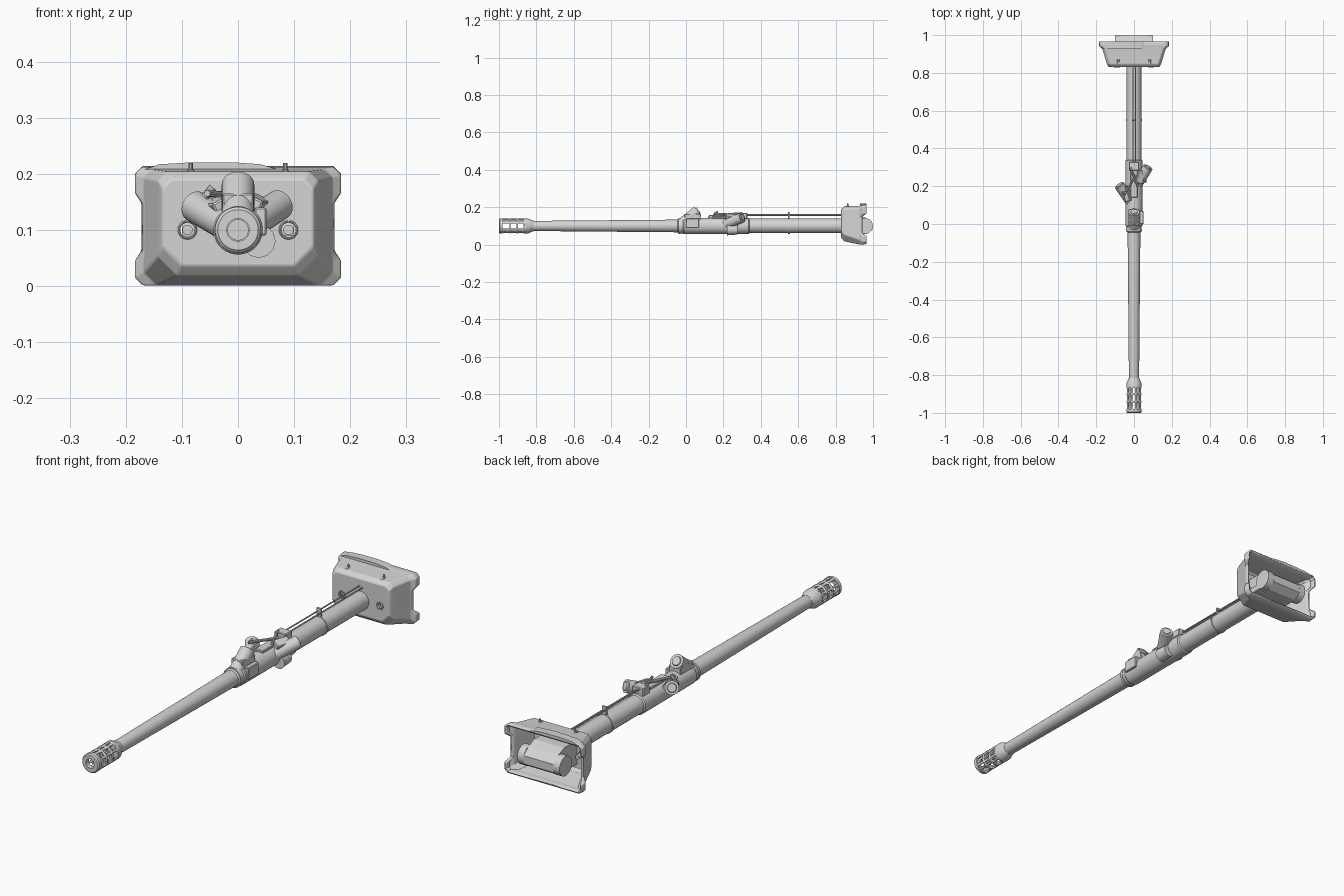
import bpy, bmesh, math
from mathutils import Vector

if "Cube" in bpy.data.objects:
    bpy.data.objects.remove(bpy.data.objects["Cube"])

AX = 0.10  # height of the gun axis
grey = bpy.data.materials.new("light_steel_grey")
grey.diffuse_color = (0.66, 0.66, 0.66, 1)
grey.use_nodes = True
grey.node_tree.nodes["Principled BSDF"].inputs["Base Color"].default_value = grey.diffuse_color


def finish(name, bm, smooth=True):
    me = bpy.data.meshes.new(name)
    bm.to_mesh(me)
    bm.free()
    me.materials.append(grey)
    ob = bpy.data.objects.new(name, me)
    bpy.context.collection.objects.link(ob)
    if smooth:
        bpy.ops.object.select_all(action='DESELECT')
        ob.select_set(True)
        bpy.context.view_layer.objects.active = ob
        bpy.ops.object.shade_smooth_by_angle(angle=math.radians(32))
    return ob


def loft(bm, loops, closed=False):
    """Bridge equal-length loops of points with quads, returning rows of faces."""
    vs = [[bm.verts.new(p) for p in lp] for lp in loops]
    n = len(vs[0])
    rows = []
    pairs = list(zip(vs, vs[1:])) + ([(vs[-1], vs[0])] if closed else [])
    for a, b in pairs:
        rows.append([bm.faces.new((a[i], a[(i + 1) % n], b[(i + 1) % n], b[i])) for i in range(n)])
    return vs, rows


def ring(y, r, n):
    return [(r * math.cos(2 * math.pi * (i - .5) / n), y,
             AX + r * math.sin(2 * math.pi * (i - .5) / n)) for i in range(n)]


def lathe(name, profile, n=32, closed=False):
    bm = bmesh.new()
    vs, _ = loft(bm, [ring(y, r, n) for y, r in profile], closed)
    if not closed:
        bm.faces.new(vs[0])
        bm.faces.new(vs[-1])
    bmesh.ops.recalc_face_normals(bm, faces=bm.faces)
    return finish(name, bm)


def prism(name, loop_a, loop_b):
    bm = bmesh.new()
    vs, _ = loft(bm, [loop_a, loop_b])
    for lp in vs:
        bm.faces.new(lp)
    bmesh.ops.recalc_face_normals(bm, faces=bm.faces)
    return finish(name, bm, False)


def rod(name, p, q, r, r2=None, n=20):
    p, q = Vector(p), Vector(q)
    bm = bmesh.new()
    bmesh.ops.create_cone(bm, cap_ends=True, segments=n, radius1=r,
                          radius2=r if r2 is None else r2, depth=(q - p).length)
    ob = finish(name, bm)
    ob.location = (p + q) / 2
    ob.rotation_euler = (q - p).to_track_quat('Z', 'Y').to_euler()
    return ob


def box(name, c, s, rot=(0, 0, 0), bevel=0.003):
    bm = bmesh.new()
    bmesh.ops.create_cube(bm, size=1)
    bmesh.ops.scale(bm, vec=s, verts=bm.verts)
    ob = finish(name, bm, False)
    ob.location, ob.rotation_euler = c, rot
    if bevel:
        ob.modifiers.new("bevel", 'BEVEL').width = bevel
    return ob


# Barrel: tapered tube with an open bore
lathe("barrel", [(-0.80, 0.018), (-0.85, 0.018), (-0.85, 0.025), (-0.83, 0.027),
                 (-0.04, 0.034), (0, 0.034)])

# Muzzle brake: open cage with wide windows and a solid top panel
ys = [-0.99, -0.980, -0.945, -0.937, -0.905, -0.897, -0.865, -0.845]
bars = (30, 75, 105, 150, 210, 240, 300, 330)
bm = bmesh.new()
_, rows = loft(bm, [ring(y, 0.040, 24) for y in ys])
cut = [rows[k][i] for k in (1, 3, 5) for i in range(24) if i * 15 not in bars]
bmesh.ops.delete(bm, geom=cut, context='FACES')
bmesh.ops.recalc_face_normals(bm, faces=bm.faces)
cage = finish("muzzle_cage", bm)
sol = cage.modifiers.new("wall", 'SOLIDIFY')
sol.thickness, sol.offset = 0.007, -1
lathe("muzzle_front_ring", [(-1.0, 0.020), (-1.0, 0.036), (-0.995, 0.041), (-0.980, 0.041),
                            (-0.980, 0.020)], closed=True)
lathe("muzzle_rear_collar", [(-0.868, 0.018), (-0.868, 0.040), (-0.845, 0.040), (-0.828, 0.033),
                             (-0.815, 0.028), (-0.815, 0.018)], closed=True)
for y in (-0.941, -0.901):
    lathe("muzzle_baffle", [(y - .003, 0.024), (y - .003, 0.039), (y + .003, 0.039), (y + .003, 0.024)],
          closed=True)

# Sleeve, rear tube and clamp rings
lathe("sleeve", [(-0.045, 0.034), (-0.04, 0.039), (-0.015, 0.040), (-0.01, 0.044), (0.335, 0.044),
                 (0.34, 0.039)])
lathe("rear_tube", [(0.33, 0.039), (0.84, 0.039)])
for y in (-0.035, 0.55):
    lathe("clamp_ring", [(y - .005, 0.036), (y - .005, 0.042), (y + .005, 0.042), (y + .005, 0.036)],
          closed=True)

# Angled sockets on the sleeve: start, end, radius
sockets = [((0, -0.02, 0.115), (0, 0.063, 0.181), 0.029),
           ((-0.015, 0.115, 0.105), (-0.077, 0.205, 0.142), 0.028),
           ((0.015, 0.205, 0.105), (0.074, 0.300, 0.145), 0.027)]
for p, q, r in sockets:
    p, q = Vector(p), Vector(q)
    d = (q - p).normalized()
    rod("socket", p, q, r, n=28)
    rod("socket_cap", q - d * .004, q + d * .005, r * .75, r * .6)

# Brackets and linkage around the sockets
box("front_bracket", (0, 0.035, 0.135), (0.056, 0.085, 0.06))
box("side_bracket", (0.040, 0.035, 0.115), (0.022, 0.07, 0.05))
box("left_bracket", (-0.036, 0.16, 0.135), (0.03, 0.08, 0.04), (0, -.5, .3))
box("right_bracket", (0.03, 0.25, 0.14), (0.04, 0.07, 0.04), (0, .4, -.3))
box("rear_bracket", (0, 0.305, 0.153), (0.055, 0.045, 0.034))
box("top_plate", (0, 0.22, 0.146), (0.04, 0.16, 0.012))
rod("lower_guard", (0.037, 0.22, 0.080), (0.037, 0.275, 0.080), 0.030, 0.026, n=12)
rod("linkage_arm", (-0.055, 0.15, 0.165), (0.01, 0.26, 0.160), 0.006, n=10)
rod("linkage_pin", (-0.06, 0.165, 0.158), (-0.045, 0.165, 0.176), 0.007, n=10)
rod("linkage_arm", (0.02, 0.20, 0.160), (-0.02, 0.30, 0.168), 0.006, n=10)

# Control rods along the rear tube with a clip
for x, z in ((-0.006, 0.161), (0.008, 0.156)):
    rod("control_rod", (x, 0.30, z), (x, 0.84, z), 0.003, n=8)
box("rod_clip", (0, 0.55, 0.156), (0.022, 0.008, 0.038), bevel=0.001)


# Mantlet: hollow flared shell whose rear flange dips inward along the sides
def section(y, hx, z0, z1, ct, cb, hm, ym, zl=0.045):
    half = [(hx - cb, y, z0), (hx, y, z0 + cb), (hx, y, zl), (hm, ym, zl + .018), (hm, ym, .148),
            (hx, y, .166), (hx, y, z1 - ct), (hx - ct, y, z1)]
    return half + [(-x, v, z) for x, v, z in reversed(half)]


bm = bmesh.new()
vs, rows = loft(bm, [section(0.830, 0.134, 0.036, 0.190, 0.016, 0.034, 0.134, 0.830, 0.075),
                     section(0.846, 0.143, 0.018, 0.204, 0.016, 0.034, 0.143, 0.846, 0.060),
                     section(0.928, 0.168, 0.001, 0.208, 0.014, 0.024, 0.166, 0.925),
                     section(0.940, 0.184, 0.001, 0.212, 0.014, 0.014, 0.170, 0.931),
                     section(0.965, 0.184, 0.003, 0.214, 0.014, 0.014, 0.172, 0.940)])
front = bm.faces.new(vs[0])
bmesh.ops.recalc_face_normals(bm, faces=bm.faces)
front.normal_update()
if front.normal.y > 0:
    bmesh.ops.reverse_faces(bm, faces=bm.faces)
mantlet = finish("mantlet", bm)
bev = mantlet.modifiers.new("soften", 'BEVEL')
bev.width, bev.segments, bev.angle_limit = 0.005, 2, math.radians(25)
sol = mantlet.modifiers.new("wall", 'SOLIDIFY')
sol.thickness, sol.offset = 0.010, -1

# Sight ports through the mantlet face
for s in (-1, 1):
    cutter = rod("port_cutter", (s * .09, 0.80, AX), (s * .09, 0.86, AX), 0.014, n=24)
    cutter.hide_render = True
    cutter.hide_viewport = True
    m = mantlet.modifiers.new("port", 'BOOLEAN')
    m.operation, m.object, m.solver = 'DIFFERENCE', cutter, 'EXACT'
    bpy.ops.mesh.primitive_torus_add(location=(s * .09, 0.830, AX), rotation=(math.pi / 2, 0, 0),
                                     major_radius=0.015, minor_radius=0.0022,
                                     major_segments=24, minor_segments=8)
    rim = bpy.context.object
    rim.name = "port_rim"
    rim.data.materials.append(grey)
    bpy.ops.object.shade_smooth_by_angle()
    rod("port_lens", (s * .09, 0.845, AX), (s * .09, 0.865, AX), 0.009, n=20)
    # Lifting hooks on the top edge
    rod("lifting_hook", (s * .084, 0.866, 0.198), (s * .084, 0.866, 0.219), 0.004, n=10)
    box("hook_foot", (s * .084, 0.860, 0.203), (0.012, 0.024, 0.008), (.2, 0, 0), 0.002)
    # Trunnion discs inside the shell
    rod("trunnion_disc", (s * .07, 0.957, AX), (s * .10, 0.957, AX), 0.042, n=28)
wn = mantlet.modifiers.new("even_shading", 'WEIGHTED_NORMAL')
wn.keep_sharp = True

# Raised lip along the rear top edge
lip = [(-.165, .208), (.07, .208), (.04, .217), (-.01, .2205), (-.08, .2205), (-.14, .217)]
prism("top_lip", [(x, 0.930, z) for x, z in lip], [(x, 0.966, z) for x, z in lip])

# Breech block between the trunnions, with a sloping roof
breech = [(.84, .160), (.925, .158), (.965, .142), (.998, .115), (.998, .080), (.965, .058), (.84, .055)]
prism("breech_block", [(-.071, y, z) for y, z in breech], [(.071, y, z) for y, z in breech])
box("breech_step", (0.085, 0.90, 0.075), (0.03, 0.11, 0.03))
